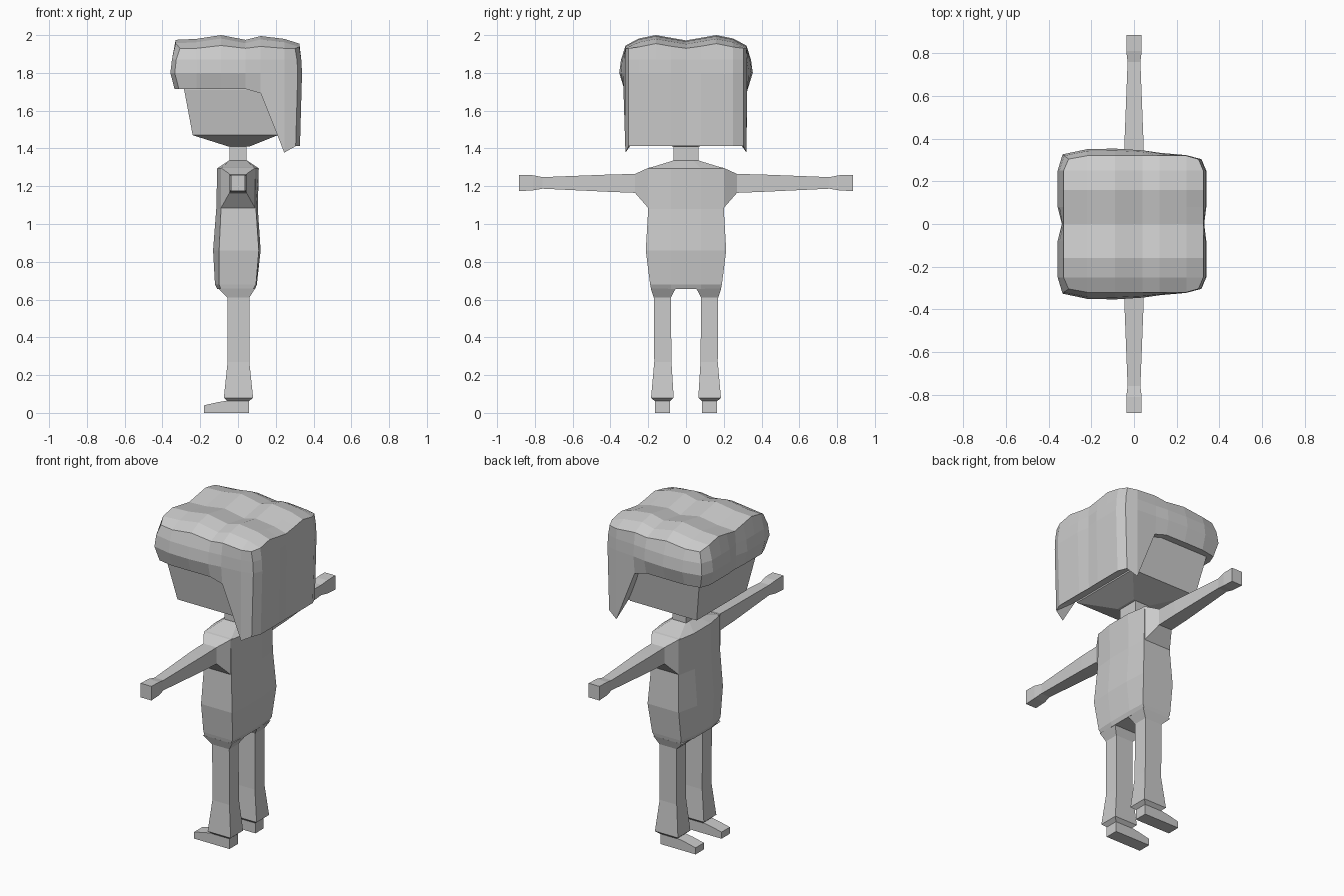
import bpy
import bmesh

cube = bpy.data.objects.get("Cube")
if cube:
    bpy.data.objects.remove(cube, do_unlink=True)

GREY = (0.6, 0.6, 0.6, 1.0)
mat = bpy.data.materials.new("plain grey")
mat.use_nodes = True
mat.diffuse_color = GREY
mat.node_tree.nodes["Principled BSDF"].inputs["Base Color"].default_value = GREY


def finish(name, bm):
    bmesh.ops.recalc_face_normals(bm, faces=bm.faces)
    mesh = bpy.data.meshes.new(name)
    bm.to_mesh(mesh)
    bm.free()
    mesh.materials.append(mat)
    obj = bpy.data.objects.new(name, mesh)
    bpy.context.scene.collection.objects.link(obj)
    return obj


def bridge(bm, a, b):
    n = len(a)
    for i in range(n):
        bm.faces.new((a[i], a[(i + 1) % n], b[(i + 1) % n], b[i]))


def loft(name, sections):
    """Closed skin through a list of point loops."""
    bm = bmesh.new()
    rings = [[bm.verts.new(p) for p in s] for s in sections]
    for a, b in zip(rings, rings[1:]):
        bridge(bm, a, b)
    bm.faces.new(rings[0])
    bm.faces.new(rings[-1])
    return finish(name, bm)


def rect_z(z, x0, x1, y0, y1):
    return [(x0, y0, z), (x1, y0, z), (x1, y1, z), (x0, y1, z)]


def rect_y(y, x, z0, z1):
    return [(-x, y, z0), (x, y, z0), (x, y, z1), (-x, y, z1)]


# Torso: eight-sided sections (z, front x, back x, side front x, side back x, half width, flat half width)
def torso_ring(z, xf, xb, sf, sb, y, ym):
    return [(xf, ym, z), (xf, -ym, z), (sf, -y, z), (sb, -y, z),
            (xb, -ym, z), (xb, ym, z), (sb, y, z), (sf, y, z)]


loft("torso", [torso_ring(*s) for s in (
    (0.655, -0.11, 0.09, -0.09, 0.08, 0.185, 0.08),
    (0.68, -0.122, 0.10, -0.10, 0.095, 0.19, 0.08),
    (0.86, -0.132, 0.12, -0.10, 0.11, 0.213, 0.08),
    (1.08, -0.115, 0.105, -0.09, 0.095, 0.20, 0.08),
    (1.295, -0.11, 0.11, -0.09, 0.09, 0.20, 0.08),
    (1.335, -0.05, 0.05, -0.045, 0.045, 0.07, 0.04))])

# Neck and tapered head
loft("neck", [rect_z(1.31, -0.045, 0.045, -0.065, 0.065),
              rect_z(1.43, -0.045, 0.045, -0.065, 0.065)])
loft("head", [rect_z(1.41, -0.05, 0.06, -0.07, 0.07),
              rect_z(1.47, -0.24, 0.21, -0.24, 0.24),
              rect_z(1.71, -0.285, 0.27, -0.28, 0.28),
              rect_z(1.88, -0.285, 0.27, -0.28, 0.28)])

# Limbs, one set per side
for side, s in (("left", 1), ("right", -1)):
    loft(side + "_arm", [rect_y(s * y, x, z0, z1) for y, x, z0, z1 in (
        (0.18, 0.09, 1.08, 1.30), (0.20, 0.09, 1.085, 1.297),
        (0.27, 0.045, 1.165, 1.265), (0.40, 0.044, 1.17, 1.262),
        (0.76, 0.03, 1.187, 1.248))])
    loft(side + "_hand", [rect_y(s * y, x, z0, z1) for y, x, z0, z1 in (
        (0.76, 0.03, 1.187, 1.248), (0.81, 0.036, 1.178, 1.258),
        (0.885, 0.036, 1.174, 1.26))])
    loft(side + "_leg", [rect_z(z, x0, x1, s * y0, s * y1) for z, x0, x1, y0, y1 in (
        (0.062, -0.055, 0.058, 0.085, 0.165), (0.08, -0.075, 0.08, 0.065, 0.185),
        (0.27, -0.055, 0.06, 0.077, 0.168), (0.61, -0.055, 0.06, 0.08, 0.17),
        (0.658, -0.105, 0.09, 0.055, 0.186))])
    # Foot: side profile swept across its width
    profile = [(0.058, 0), (0.058, 0.066), (-0.05, 0.066), (-0.11, 0.056),
               (-0.18, 0.04), (-0.18, 0)]
    loft(side + "_foot", [[(x, s * y, z) for x, z in profile] for y in (0.085, 0.165)])

# Hair: wavy top sheet with a bulging skirt, longer at the back
XS = (-0.33, -0.22, -0.09, 0.04, 0.12, 0.245, 0.325)
ZX = (1.975, 1.98, 2.0, 1.975, 1.995, 1.98, 1.955)
YS = (-0.32, -0.25, -0.16, -0.08, 0, 0.08, 0.16, 0.25, 0.32)
ZY = {0: -0.028, 0.08: -0.014, 0.16: 0, 0.25: -0.018, 0.32: -0.055}
NX, NY = len(XS), len(YS)


def top_point(i, j):
    x, y = XS[i], YS[j]
    if i in (0, NX - 1) and j in (0, NY - 1):   # rounded corners
        x, y = x * 0.93, y * 0.95
    return x, y, max(1.93, ZX[i] + ZY[abs(YS[j])])


bm = bmesh.new()
grid = [[bm.verts.new(top_point(i, j)) for j in range(NY)] for i in range(NX)]
for i in range(NX - 1):
    for j in range(NY - 1):
        bm.faces.new((grid[i][j], grid[i + 1][j], grid[i + 1][j + 1], grid[i][j + 1]))

border = ([(i, 0) for i in range(NX)] + [(NX - 1, j) for j in range(1, NY)]
          + [(i, NY - 1) for i in range(NX - 2, -1, -1)]
          + [(0, j) for j in range(NY - 2, 0, -1)])


def hem(i):
    """Height of the lower edge, from the fringe to the back."""
    return {NX - 1: 1.412, NX - 2: 1.378, NX - 3: 1.692}.get(i, 1.715)


def skirt_point(i, j, z, bulge):
    x, y, _ = top_point(i, j)
    dx = -1 if i == 0 else (0.5 if i == NX - 1 else 0)
    dy = (-1 if j == 0 else 1) if j in (0, NY - 1) else 0
    if i == 0 and abs(YS[j]) < 0.05 or i == NX - 1 and abs(YS[j]) < 0.05:
        dx *= 0.3
    dy *= (0.8, 1.1, 1.2, 0.9, 0.5, 0.1, 0)[i]
    return x + dx * bulge, y + dy * bulge, z


prev = [grid[i][j] for i, j in border]
for z, bulge in ((1.87, 0.02), (1.80, 0.028), (None, 0.006)):
    ring = [bm.verts.new(skirt_point(i, j, hem(i) if z is None else z, bulge))
            for i, j in border]
    bridge(bm, prev, ring)
    prev = ring

# Underside lip running in to the head
lip = []
for (i, j), v in zip(border, prev):
    x = min(max(v.co.x, -0.27), 0.215)
    y = min(max(v.co.y, -0.25), 0.25)
    back = i >= NX - 2
    lip.append(bm.verts.new((x, y, 1.475 if back else v.co.z + 0.005)))
bridge(bm, prev, lip)
finish("hair", bm)
